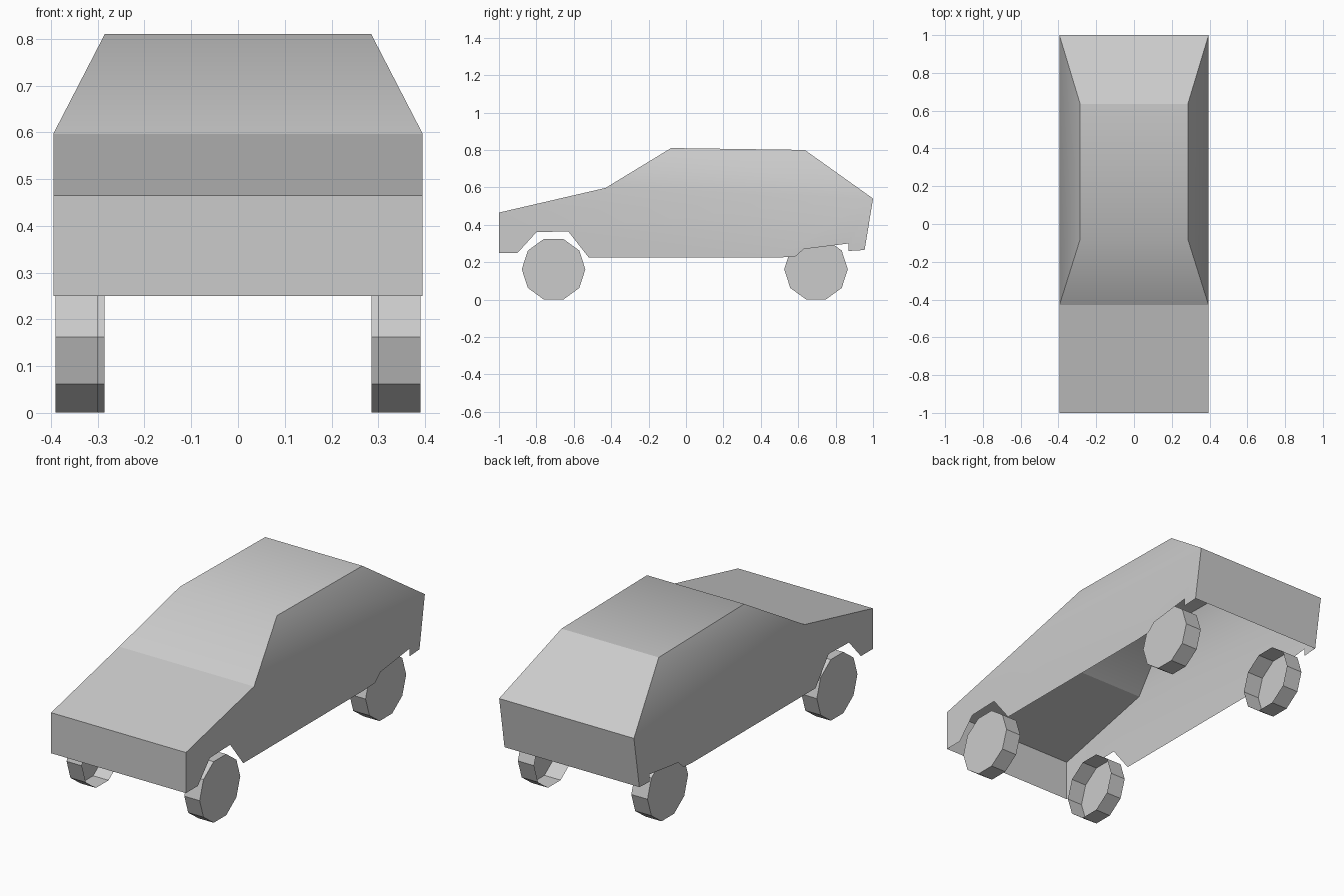
import bpy, bmesh
from math import cos, sin, radians, tau

if "Cube" in bpy.data.objects:
    bpy.data.objects.remove(bpy.data.objects["Cube"])

HALF, ROOF_HALF = 0.395, 0.285

# Side outline (y, z): upper line front to back, then lower edge back to front
UPPER = [(-1, .465), (-.43, .597), (-.08, .81), (.635, .80), (1, .54)]
LOWER = [(.955, .265), (.87, .26), (.87, .30), (.63, .27), (.585, .23), (.5, .225),
         (-.52, .225), (-.63, .365), (-.80, .36), (-.90, .25), (-1, .25)]


def finish(bm, name, angle):
    mesh = bpy.data.meshes.new(name)
    bm.to_mesh(mesh)
    bm.free()
    obj = bpy.data.objects.new(name, mesh)
    bpy.context.collection.objects.link(obj)
    bpy.ops.object.select_all(action='DESELECT')
    obj.select_set(True)
    bpy.context.view_layer.objects.active = obj
    if angle:
        bpy.ops.object.shade_smooth_by_angle(angle=radians(angle), keep_sharp_edges=True)
    return obj


# Car body: hollow shell, open underneath
def make_body():
    bm = bmesh.new()
    up, low = {}, {}
    for s in (-1, 1):
        up[s] = [bm.verts.new((s * (ROOF_HALF if i in (2, 3) else HALF), y, z))
                 for i, (y, z) in enumerate(UPPER)]
        low[s] = [bm.verts.new((s * HALF, y, z)) for y, z in LOWER]
        u = up[s]
        panel = [u[0], u[1], u[4]] + low[s]      # door and wing panel
        cabin = [u[1], u[2], u[3], u[4]]         # side windows
        for loop in (panel, cabin):
            bm.faces.new(loop if s < 0 else loop[::-1])
    # Nose, bonnet, windscreen, roof, rear window and tail across the car
    left = [low[-1][-1]] + up[-1] + [low[-1][0]]
    right = [low[1][-1]] + up[1] + [low[1][0]]
    for i in range(len(left) - 1):
        bm.faces.new((left[i], right[i], right[i + 1], left[i + 1]))
    bmesh.ops.recalc_face_normals(bm, faces=bm.faces)
    bm.edges.get((up[-1][1], up[1][1])).smooth = False
    finish(bm, "car_body", 34)


# Wheel: ten-sided drum, capped outside and open inside
def make_wheel(name, side, y, inner, outer):
    bm = bmesh.new()
    rings = [[bm.verts.new((side * x, y + .17 * cos(tau * i / 10), .162 + .17 * sin(tau * i / 10)))
              for i in range(10)] for x in (inner, outer)]
    a, b = rings
    for i in range(10):
        j = (i + 1) % 10
        bm.faces.new((a[i], a[j], b[j], b[i]))
    bm.faces.new(b)
    bmesh.ops.recalc_face_normals(bm, faces=bm.faces)
    finish(bm, name, 0)


make_body()
for side, label in ((-1, "left"), (1, "right")):
    make_wheel("front_wheel_" + label, side, -.708, .30, .39)
    make_wheel("rear_wheel_" + label, side, .695, .285, .38)
